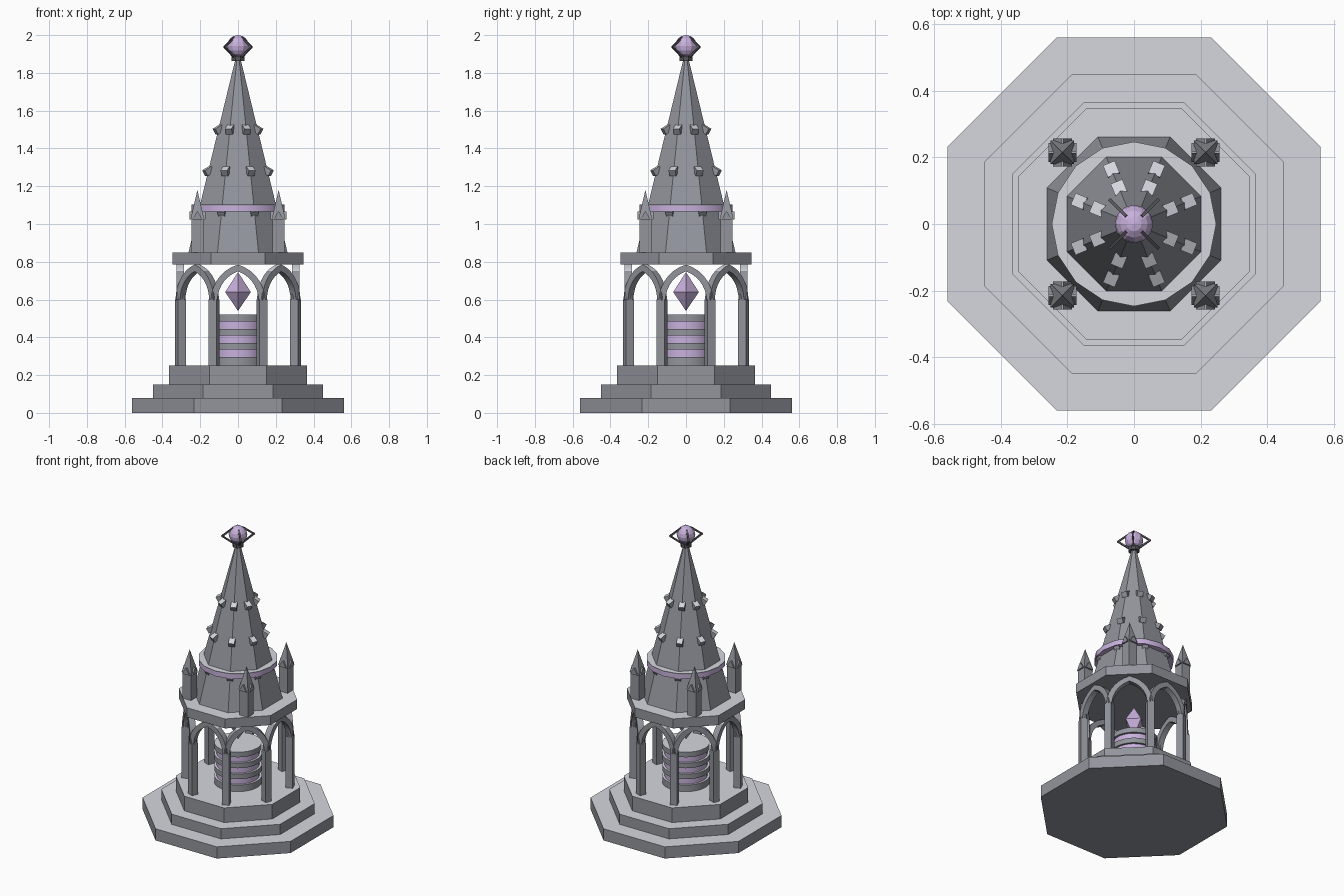
import bpy, bmesh, math
from mathutils import Matrix, Vector

cube = bpy.data.objects.get("Cube")
if cube:
    bpy.data.objects.remove(cube, do_unlink=True)


def material(name, rgb):
    mat = bpy.data.materials.new(name)
    mat.use_nodes = True
    mat.diffuse_color = (*rgb, 1)
    mat.node_tree.nodes["Principled BSDF"].inputs["Base Color"].default_value = (*rgb, 1)
    return mat


stone = material("grey stone", (0.29, 0.30, 0.335))
pale = material("pale stone", (0.66, 0.68, 0.74))
violet = material("pale violet", (0.58, 0.44, 0.72))
iron = material("dark iron", (0.09, 0.09, 0.105))
EIGHTH = math.pi / 4


def spin(angle):
    return Matrix.Rotation(angle, 4, 'Z')


def finish(name, bm, mat, smooth=False):
    bmesh.ops.recalc_face_normals(bm, faces=bm.faces)
    mesh = bpy.data.meshes.new(name)
    bm.to_mesh(mesh)
    bm.free()
    mesh.materials.append(mat)
    # Stone faces that look upward are pale
    if mat is stone:
        mesh.materials.append(pale)
        for face in mesh.polygons:
            face.material_index = int(face.normal.z > 0.78)
    obj = bpy.data.objects.new(name, mesh)
    bpy.context.collection.objects.link(obj)
    if smooth:
        bpy.ops.object.select_all(action='DESELECT')
        obj.select_set(True)
        bpy.context.view_layer.objects.active = obj
        bpy.ops.object.shade_smooth_by_angle(angle=math.radians(25))
    return obj


def add_cone(bm, sides, r1, r2, z1, z2, turn=0.0, at=(0, 0)):
    place = Matrix.Translation((at[0], at[1], (z1 + z2) / 2)) @ spin(turn)
    bmesh.ops.create_cone(bm, cap_ends=True, segments=sides, radius1=r1, radius2=r2,
                          depth=z2 - z1, matrix=place)


def add_box(bm, size, place):
    return bmesh.ops.create_cube(bm, size=1, matrix=place @ Matrix.Diagonal((*size, 1)))["verts"]


def frustum(name, sides, r1, r2, z1, z2, mat, turn=0.0, smooth=False):
    bm = bmesh.new()
    add_cone(bm, sides, r1, r2, z1, z2, turn)
    return finish(name, bm, mat, smooth)


def octagon(name, flat1, flat2, z1, z2):
    # Sizes are measured to the flat sides, which face the axes
    k = math.cos(EIGHTH / 2)
    return frustum(name, 8, flat1 / k, flat2 / k, z1, z2, stone, EIGHTH / 2)


# Stepped base, canopy slab and tall spire
octagon("lower_step", 0.56, 0.56, 0, 0.08)
octagon("middle_step", 0.45, 0.45, 0.08, 0.15)
octagon("upper_step", 0.365, 0.365, 0.15, 0.25)
octagon("canopy_slab", 0.347, 0.347, 0.785, 0.85)
octagon("spire", 0.262, 0.012, 0.85, 1.88)

# Banded round pedestal
levels = [0.25, 0.295, 0.335, 0.37, 0.41, 0.445, 0.485, 0.52]
for i, (low, high) in enumerate(zip(levels, levels[1:])):
    if i % 2:
        frustum("pedestal_band", 32, 0.133, 0.133, low, high, violet, smooth=True)
    else:
        frustum("pedestal_disc", 32, 0.147, 0.147, low, high, stone, smooth=True)

# Floating crystal
bm = bmesh.new()
add_cone(bm, 4, 0, 0.068, 0.54, 0.64)
add_cone(bm, 4, 0.068, 0, 0.64, 0.745)
finish("crystal", bm, violet)

# Columns at the octagon corners
bm = bmesh.new()
for k in range(8):
    place = spin((k + 0.5) * EIGHTH) @ Matrix.Translation((0.33, 0, 0.425))
    add_box(bm, (0.045, 0.045, 0.35), place)
finish("columns", bm, stone)

# Pointed arches between the columns
HALF, RISE, SPRING, APOTHEM, STEPS = 0.126, 0.172, 0.595, 0.305, 7
RADIUS = (HALF ** 2 + RISE ** 2) / (2 * HALF)


def arch_line(offset):
    r = RADIUS + offset
    end = math.acos((RADIUS - HALF) / r)
    side = [(HALF - RADIUS + r * math.cos(end * i / STEPS), SPRING + r * math.sin(end * i / STEPS))
            for i in range(STEPS + 1)]
    return side + [(-x, z) for x, z in reversed(side[:-1])]


bm = bmesh.new()
outer, inner = arch_line(0.017), arch_line(-0.017)
for k in range(8):
    rows = []
    for (xo, zo), (xi, zi) in zip(outer, inner):
        ring = [(xo, -0.02, zo), (xi, -0.02, zi), (xi, 0.02, zi), (xo, 0.02, zo)]
        rows.append([bm.verts.new(spin(k * EIGHTH) @ Vector((x, y - APOTHEM, z)))
                     for x, y, z in ring])
    for a, b in zip(rows, rows[1:]):
        for j in range(4):
            n = (j + 1) % 4
            bm.faces.new((a[j], a[n], b[n], b[j]))
    bm.faces.new(rows[0])
    bm.faces.new(rows[-1])
finish("arches", bm, stone, smooth=True)

# Corner pinnacles with crossed gablets and pointed caps
bm = bmesh.new()
for sx in (-1, 1):
    for sy in (-1, 1):
        x, y = 0.215 * sx, 0.215 * sy
        add_box(bm, (0.064, 0.064, 0.18), Matrix.Translation((x, y, 0.94)))
        for turn in (0, math.pi / 2):
            place = Matrix.Translation((x, y, 1.044)) @ spin(turn)
            for vert in add_box(bm, (0.084, 0.056, 0.042), place):
                local = place.inverted() @ vert.co
                if local.z > 0:
                    vert.co = place @ Vector((local.x, local.y * 0.08, local.z))
        add_cone(bm, 4, 0.05, 0, 1.03, 1.18, EIGHTH, (x, y))
finish("pinnacles", bm, stone)

# Ring around the spire
frustum("spire_ring", 16, 0.247, 0.247, 1.066, 1.097, violet, smooth=True)
frustum("ring_cap", 16, 0.247, 0.247, 1.097, 1.102, stone, smooth=True)

# Crockets up the spire edges, the lowest row tucked under the ring
bm = bmesh.new()
for z, lift in ((1.06, -0.014), (1.28, 0.004), (1.5, 0.004)):
    r = 0.2836 * (1.89 - z) / 1.04 + lift
    for k in range(8):
        place = (spin((k + 0.5) * EIGHTH) @ Matrix.Translation((r, 0, z))
                 @ Matrix.Rotation(math.radians(30), 4, 'Y'))
        add_box(bm, (0.044, 0.038, 0.034), place)
finish("crockets", bm, stone)

# Finial: collar, orb and four bent claws
frustum("finial_collar", 8, 0.036, 0.036, 1.862, 1.89, iron, EIGHTH / 2)
bm = bmesh.new()
bmesh.ops.create_uvsphere(bm, u_segments=12, v_segments=8, radius=0.058,
                          matrix=Matrix.Translation((0, 0, 1.942)))
finish("finial_orb", bm, violet)

bm = bmesh.new()
path = [Vector((0.03, 0, 1.885)), Vector((0.1, 0, 1.938)), Vector((0.035, 0, 1.985))]
for k in range(4):
    for a, b in zip(path, path[1:]):
        turn = (b - a).to_track_quat('Z', 'Y').to_matrix().to_4x4()
        place = spin((2 * k + 1) * EIGHTH) @ Matrix.Translation((a + b) / 2) @ turn
        add_box(bm, (0.01, 0.01, (b - a).length + 0.008), place)
finish("finial_claws", bm, iron)
